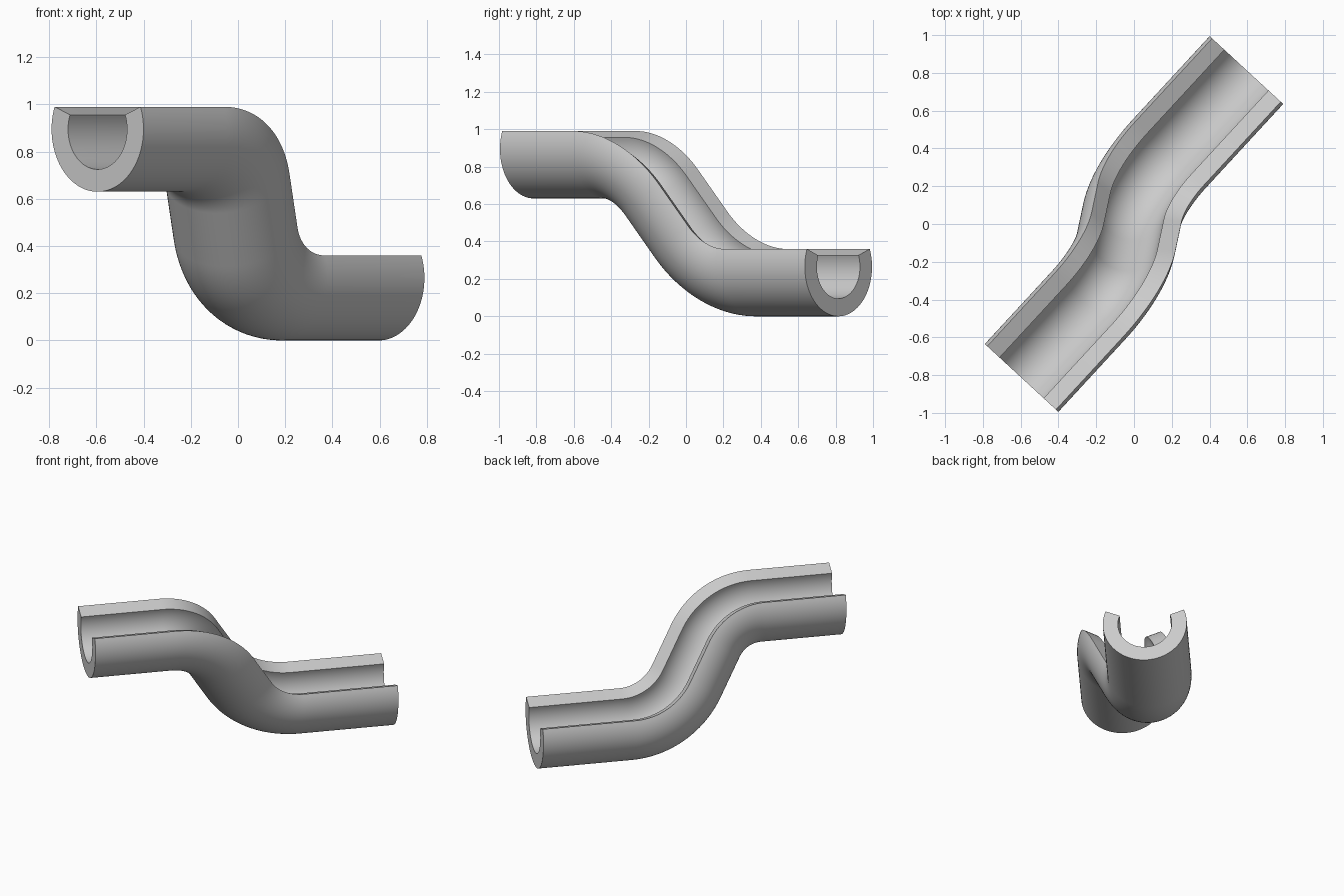
import bpy
import bmesh
from math import radians, sin, cos
from mathutils import Vector, Quaternion

cube = bpy.data.objects.get("Cube")
if cube:
    bpy.data.objects.remove(cube, do_unlink=True)

OUTER, INNER = 0.265, 0.17        # channel wall radii
LIP = radians(21)                 # wall rises this far above the half circle
BEND = radians(60)
BEND_RADIUS, MIDDLE = 0.431, 0.277
START_LENGTH, END_LENGTH = 0.52, 0.60
SIDES, STEPS = 56, 28

# Flow direction, sideways direction, and the tilted direction of the offset
flow = Vector((0.678, 0.735, 0)).normalized()
up = Vector((0, 0, 1))
side = up.cross(flow)
drop = (side * 0.23 - up * 0.63).normalized()
axis = flow.cross(drop)

# Path frames: straight, bend down, slope, bend back, straight
frames = []
point = Vector((0, 0, 0))


def add_frame(angle):
    frames.append((point.copy(), Quaternion(axis, angle)))


def straight(length, angle):
    global point
    point = point + Quaternion(axis, angle) @ flow * length
    add_frame(angle)


def bend(first, last):
    step = (last - first) / STEPS
    chord = 2 * BEND_RADIUS * sin(abs(step) / 2)
    global point
    for i in range(STEPS):
        middle = first + step * (i + 0.5)
        point = point + Quaternion(axis, middle) @ flow * chord
        add_frame(first + step * (i + 1))


add_frame(0)
straight(START_LENGTH, 0)
bend(0, BEND)
straight(MIDDLE, BEND)
bend(BEND, 0)
straight(END_LENGTH, 0)

# Centre the path on the origin and rest the low end on the ground
shift = -point / 2
shift.z = OUTER - point.z

# C-shaped section: outer arc, then inner arc back
angles = [LIP - (radians(180) + 2 * LIP) * i / SIDES for i in range(SIDES + 1)]
section = [side * (-r * cos(a)) + up * (r * sin(a))
           for r, arc in ((OUTER, angles), (INNER, angles[::-1])) for a in arc]
count = len(section)

# Sweep the section along the path
bm = bmesh.new()
rings = [[bm.verts.new(p + shift + q @ v) for v in section] for p, q in frames]
for a, b in zip(rings, rings[1:]):
    for i in range(count):
        j = (i + 1) % count
        bm.faces.new((a[i], a[j], b[j], b[i]))

# Flat end faces
for ring in (rings[0], rings[-1]):
    for i in range(SIDES):
        bm.faces.new((ring[i], ring[i + 1], ring[count - 2 - i], ring[count - 1 - i]))
bmesh.ops.recalc_face_normals(bm, faces=bm.faces)
mesh = bpy.data.meshes.new("curved_channel")
bm.to_mesh(mesh)
bm.free()

channel = bpy.data.objects.new("curved_channel", mesh)
bpy.context.collection.objects.link(channel)

# Plain grey material
grey = bpy.data.materials.new("light_grey")
grey.use_nodes = True
colour = (0.6, 0.6, 0.6, 1)
grey.diffuse_color = colour
for node in grey.node_tree.nodes:
    if node.type == 'BSDF_PRINCIPLED':
        node.inputs["Base Color"].default_value = colour
mesh.materials.append(grey)

# Smooth walls, sharp lips and ends
bpy.ops.object.select_all(action='DESELECT')
channel.select_set(True)
bpy.context.view_layer.objects.active = channel
bpy.ops.object.shade_smooth_by_angle(angle=radians(35))
